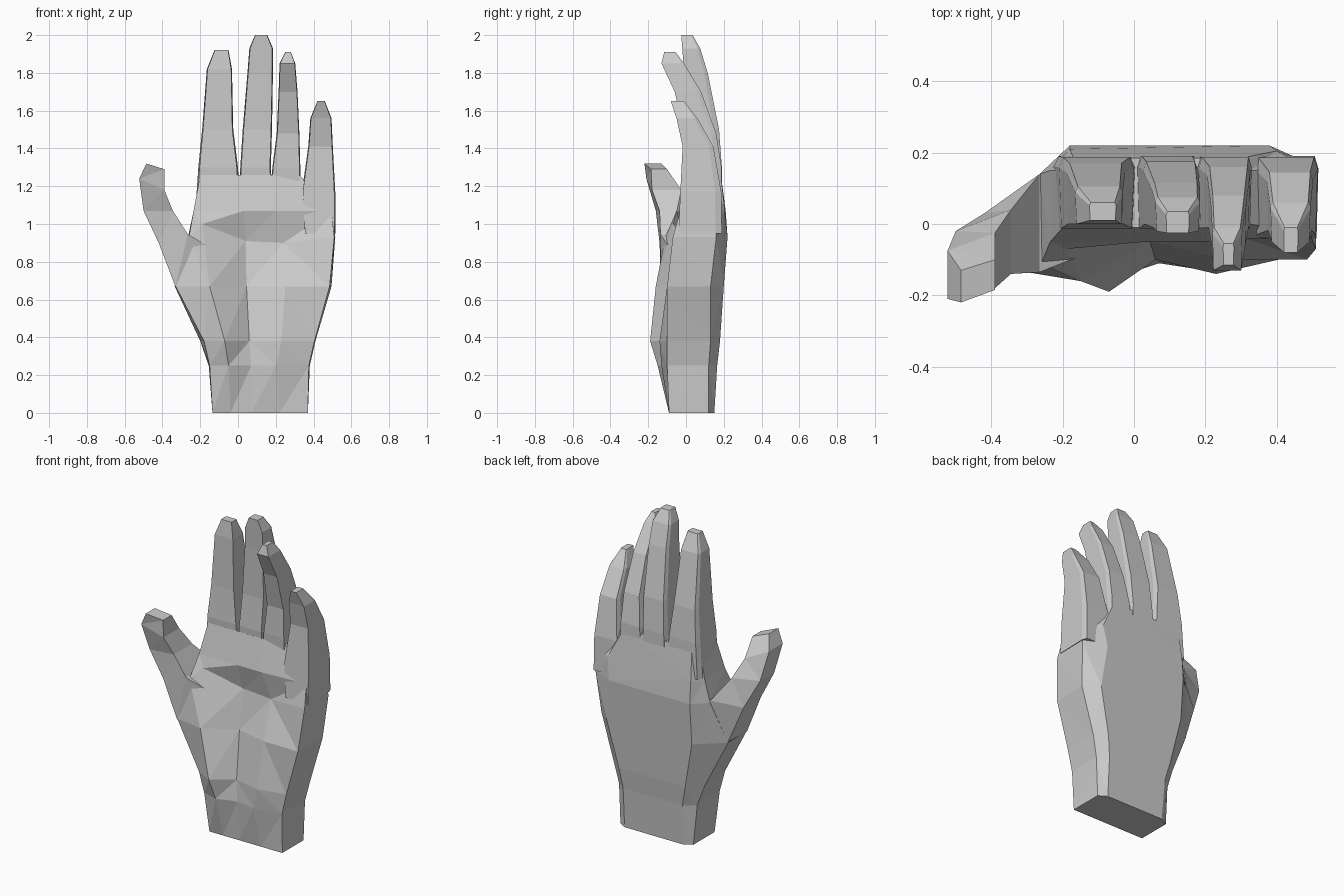
import bpy, bmesh


def loft(name, rings):
    """Skin a stack of equal-length point rings and cap both ends."""
    bm = bmesh.new()
    loops = [[bm.verts.new(p) for p in ring] for ring in rings]
    n = len(loops[0])
    for a, b in zip(loops, loops[1:]):
        for i in range(n):
            j = (i + 1) % n
            bm.faces.new((a[i], a[j], b[j], b[i]))
    bm.faces.new(loops[0][::-1])
    bm.faces.new(loops[-1])
    bmesh.ops.triangulate(bm, faces=[f for f in bm.faces if len(f.verts) == 4])
    bmesh.ops.recalc_face_normals(bm, faces=bm.faces)
    mesh = bpy.data.meshes.new(name)
    bm.to_mesh(mesh)
    bm.free()
    obj = bpy.data.objects.new(name, mesh)
    bpy.context.collection.objects.link(obj)
    return obj


def finger(name, sections):
    """Six-sided finger; section = z, left x, right x, front y, back y."""
    rings = []
    for z, x0, x1, y0, y1 in sections:
        c, w, d = (x0 + x1) / 2, (x1 - x0) / 2, y1 - y0
        rings.append([(c - w * .94, y0, z), (c + w * .94, y0, z),
                      (c + w, y0 + d * .85, z), (c + w * .88, y1, z),
                      (c - w * .88, y1, z), (c - w, y0 + d * .85, z)])
    return loft(name, rings)


# Palm and wrist: front (-y) edge left to right, then the back right to left.
# A third number overrides the height, which arches the crease below the fingers.
palm_sections = {
    0.00: [(-.135, -.09), (-.04, -.09), (.07, -.09), (.22, -.09), (.37, -.09),
           (.37, .12), (.32, .15), (-.08, .15), (-.135, .12)],
    0.25: [(-.15, -.12), (-.05, -.15), (.07, -.11), (.20, -.13), (.375, -.10),
           (.38, .12), (.32, .165), (-.09, .165), (-.155, .11)],
    0.38: [(-.18, -.13), (-.07, -.19), (.06, -.10), (.23, -.14), (.405, -.10),
           (.41, .13), (.34, .18), (-.12, .18), (-.20, .10)],
    0.67: [(-.33, -.13), (-.15, -.16), (.045, -.05), (.25, -.10), (.485, -.10),
           (.495, .13), (.41, .20), (-.18, .20), (-.335, .06)],
    0.93: [(-.26, -.11), (-.19, -.07, 1.0), (.04, -.005, .91), (.24, -.015, .90),
           (.51, -.07), (.515, .16), (.38, .22), (-.18, .22), (-.265, .14)],
    1.07: [(-.235, -.05), (-.16, -.05), (.03, -.05), (.20, -.05), (.495, -.03),
           (.495, .15), (.40, .205), (-.18, .21), (-.235, .15)],
    1.26: [(-.20, -.01), (-.15, -.01), (.01, -.01), (.18, -.01), (.325, .0),
           (.325, .15), (.30, .185), (-.17, .185), (-.20, .15)],
}
hand = loft("hand", [[(p[0], p[1], p[2] if len(p) > 2 else z) for p in pts]
                     for z, pts in palm_sections.items()])

# Four fingers
parts = [
    finger("index_finger", [(1.08, -.225, .012, .0, .19), (1.30, -.21, .0, -.012, .187),
                            (1.50, -.19, -.025, .0, .17), (1.82, -.165, -.032, .0, .105),
                            (1.92, -.125, -.05, .01, .06)]),
    finger("middle_finger", [(1.10, .0, .185, .0, .19), (1.30, .012, .174, -.012, .19),
                             (1.50, .025, .18, .0, .175), (1.80, .05, .185, -.01, .115),
                             (1.93, .06, .185, -.02, .075), (2.00, .09, .155, -.025, .035)]),
    finger("ring_finger", [(1.10, .165, .33, .0, .19), (1.30, .182, .33, -.012, .188),
                           (1.48, .205, .325, -.01, .16), (1.70, .215, .315, -.06, .08),
                           (1.85, .22, .303, -.13, -.01), (1.91, .25, .28, -.115, -.055)]),
    finger("little_finger", [(.95, .35, .517, -.04, .19), (1.17, .338, .515, -.03, .187),
                             (1.41, .372, .502, -.018, .145), (1.56, .383, .495, -.05, .06),
                             (1.65, .42, .46, -.08, -.01)]),
]

# Thumb: outer x,z - inner x,z - outer front/back y - inner front/back y
thumb_sections = [
    (-.16, .42, .00, .60, -.10, .08, -.05, .12),
    (-.332, .67, -.15, .88, -.132, .062, -.09, .19),
    (-.42, .90, -.265, .945, -.14, .03, -.135, .14),
    (-.50, 1.07, -.345, 1.07, -.16, -.02, -.14, .04),
    (-.523, 1.24, -.39, 1.18, -.21, -.075, -.18, -.025),
    (-.485, 1.32, -.39, 1.29, -.22, -.13, -.185, -.10),
]
parts.append(loft("thumb", [[(ox, of, oz), (ix, nf, iz), (ix, nb, iz), (ox, ob, oz)]
                            for ox, oz, ix, iz, of, ob, nf, nb in thumb_sections]))

# Weld the digits onto the palm
bpy.context.view_layer.objects.active = hand
for part in parts:
    mod = hand.modifiers.new("union_" + part.name, 'BOOLEAN')
    mod.operation = 'UNION'
    mod.solver = 'EXACT'
    mod.object = part
    bpy.ops.object.modifier_apply(modifier=mod.name)
    bpy.data.objects.remove(part)
